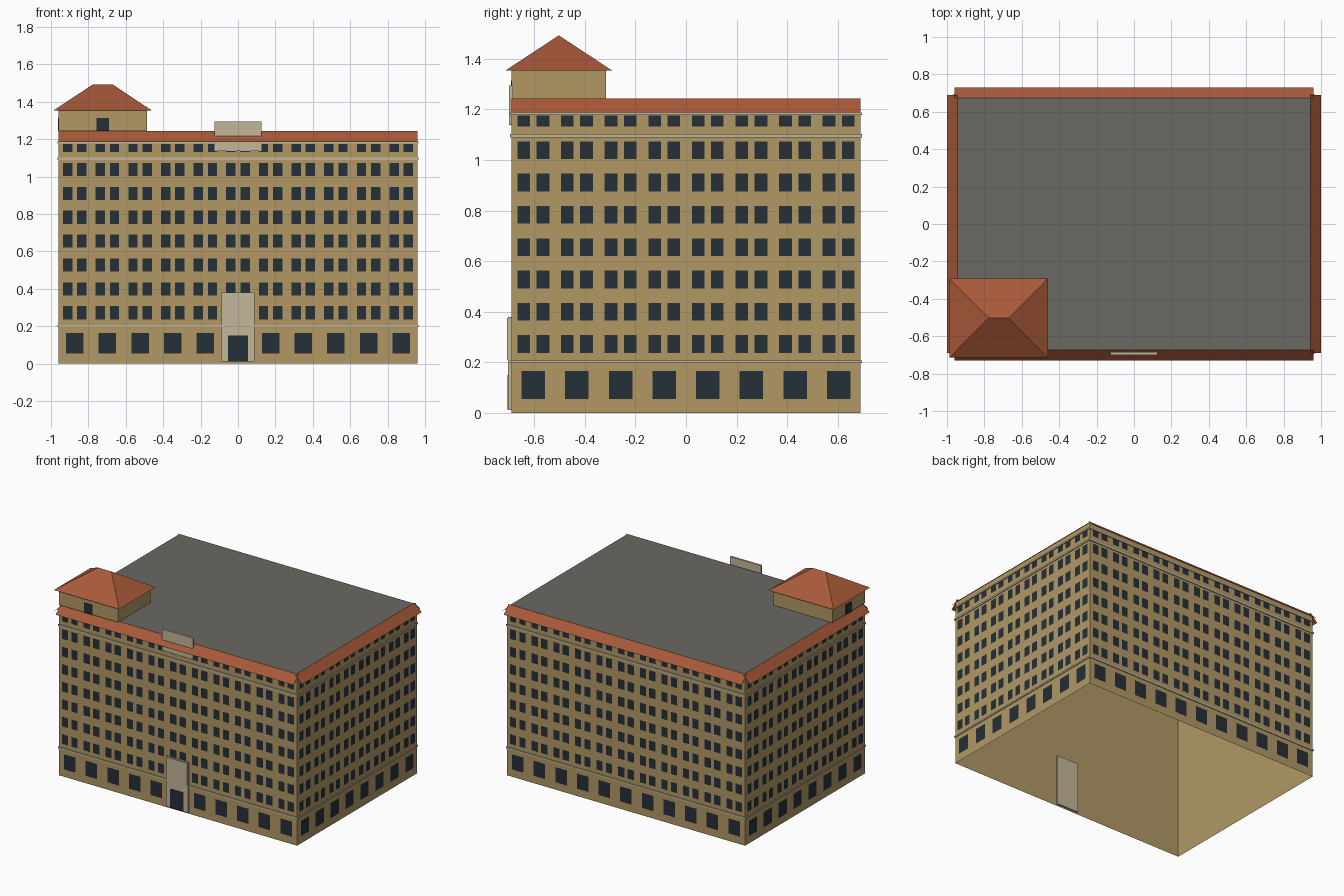
import bpy, bmesh
from mathutils import Vector

if bpy.data.objects.get("Cube"):
    bpy.data.objects.remove(bpy.data.objects["Cube"])


def material(name, rgb):
    m = bpy.data.materials.new(name)
    m.use_nodes = True
    m.diffuse_color = (*rgb, 1)
    bsdf = next(n for n in m.node_tree.nodes if n.type == 'BSDF_PRINCIPLED')
    bsdf.inputs["Base Color"].default_value = (*rgb, 1)
    return m


TAN = material("tan wall", (0.445, 0.318, 0.13))
CREAM = material("cream stone", (0.55, 0.475, 0.32))
GLASS = material("dark glass", (0.019, 0.029, 0.04))
TILE = material("red tile", (0.393, 0.1, 0.04))
GREY = material("grey roofing", (0.147, 0.14, 0.122))

HX, HY = 0.96, 0.69            # half width and depth of the walls
EAVE_Z, ROOF_Z = 1.187, 1.243
OUT, INSET = 0.04, 0.015       # eave overhang and inner roof margin
Z = Vector((0, 0, 1))


def finish(name, bm, mat):
    me = bpy.data.meshes.new(name)
    bm.to_mesh(me)
    bm.free()
    me.materials.append(mat)
    ob = bpy.data.objects.new(name, me)
    bpy.context.collection.objects.link(ob)
    return ob


def face(bm, pts):
    return bm.faces.new([bm.verts.new(p) for p in pts])


def box(name, mat, x, y, z):
    bm = bmesh.new()
    bmesh.ops.create_cube(bm, size=1)
    for v in bm.verts:
        v.co = [lo + (hi - lo) * (c + 0.5) for c, (lo, hi) in zip(v.co, (x, y, z))]
    return finish(name, bm, mat)


def ring(name, mat, hx, hy, z0, z1, lip=0):
    """Four walls around the building; a lip closes the band back to the wall."""
    bm = bmesh.new()
    c = [(-1, -1), (1, -1), (1, 1), (-1, 1)]
    levels = [(hx, hy, z0), (hx, hy, z1)]
    if lip:
        levels = [(hx - lip, hy - lip, z0)] + levels + [(hx - lip, hy - lip, z1)]
    for (ax, ay, az), (bx, by, bz) in zip(levels, levels[1:]):
        for (px, py), (qx, qy) in zip(c, c[1:] + c[:1]):
            face(bm, [(px * ax, py * ay, az), (qx * ax, qy * ay, az),
                      (qx * bx, qy * by, bz), (px * bx, py * by, bz)])
    return finish(name, bm, mat)


# Walls, open underneath, with thin stone bands
ring("outer_walls", TAN, HX, HY, 0, 1.225)
for name, z0, z1 in (("lower_band", 0.197, 0.208), ("upper_band", 1.09, 1.102),
                     ("cornice_band", 1.178, 1.187)):
    ring(name, CREAM, HX + 0.006, HY + 0.006, z0, z1, 0.006)


# Facades: outward normal, distance, half length, number of bays
facades = {"front": (Vector((0, -1, 0)), HY, HX, 11),
           "back": (Vector((0, 1, 0)), HY, HX, 11),
           "right": (Vector((1, 0, 0)), HX, HY, 8),
           "left": (Vector((-1, 0, 0)), HX, HY, 8)}
for side, (n, dist, half, bays) in facades.items():
    along = Z.cross(n)

    def pane(bm, u, z, w, h):
        o = n * (dist + 0.002) + along * u + Z * z
        a, b = along * w / 2, Z * h / 2
        face(bm, [o - a - b, o + a - b, o + a + b, o - a + b])

    # Window panes: paired upper rows, a short attic row, wide ground row
    bm = bmesh.new()
    rows = [(0.2725 + 0.1277 * i, 0.07) for i in range(7)] + [(1.154, 0.044)]
    for k in range(bays):
        u = (k + 0.5) * 2 * half / bays - half
        doorway = side == "front" and k == bays // 2
        for z, h in rows[1:] if doorway else rows:
            for s in (-1, 1):
                pane(bm, u + s * 0.038, z, 0.05, h)
        if not doorway:
            pane(bm, u, 0.11, 0.093, 0.11)
    finish(side + "_windows", bm, GLASS)

    # Sloping tiled eave
    bm = bmesh.new()
    low, high = n * (dist + OUT) + Z * EAVE_Z, n * (dist - INSET) + Z * ROOF_Z
    a = along * half
    face(bm, [low - a, low + a, high + a, high - a])
    finish(side + "_eave", bm, TILE)

# Flat roof
bm = bmesh.new()
rx, ry = HX - INSET, HY - INSET
face(bm, [(-rx, -ry, ROOF_Z), (rx, -ry, ROOF_Z), (rx, ry, ROOF_Z), (-rx, ry, ROOF_Z)])
finish("flat_roof", bm, GREY)

# Entrance and sign panel
box("entrance_surround", CREAM, (-0.088, 0.088), (-0.703, -0.68), (0.012, 0.38))
box("entrance_panel", CREAM, (-0.085, 0.085), (-0.708, -0.7), (0.21, 0.375))
box("entrance_door", GLASS, (-0.053, 0.053), (-0.706, -0.7), (0.013, 0.15))
box("roof_panel", CREAM, (-0.125, 0.125), (-0.7, -0.685), (1.138, 1.294))

# Corner tower with hipped roof
TX, TY, TOP = -0.7235, -0.503, 1.354
box("tower_walls", TAN, (-HX, -0.486), (-HY, -0.316), (ROOF_Z, TOP))
box("tower_front_window", GLASS, (TX - 0.033, TX + 0.033), (-HY - 0.003, -HY), (ROOF_Z, 1.315))
box("tower_left_window", GLASS, (-HX - 0.003, -HX), (TY - 0.033, TY + 0.033), (ROOF_Z, 1.315))
bm = bmesh.new()
ex, ey, ridge = 0.263, 0.211, 0.053
c = [bm.verts.new((TX + sx * ex, TY + sy * ey, TOP))
     for sx, sy in ((-1, -1), (1, -1), (1, 1), (-1, 1))]
r0, r1 = (bm.verts.new((TX + s * ridge, TY, 1.493)) for s in (-1, 1))
for f in ((c[0], c[1], r1, r0), (c[1], c[2], r1), (c[2], c[3], r0, r1),
          (c[3], c[0], r0), c[::-1]):
    bm.faces.new(f)
finish("tower_roof", bm, TILE)
